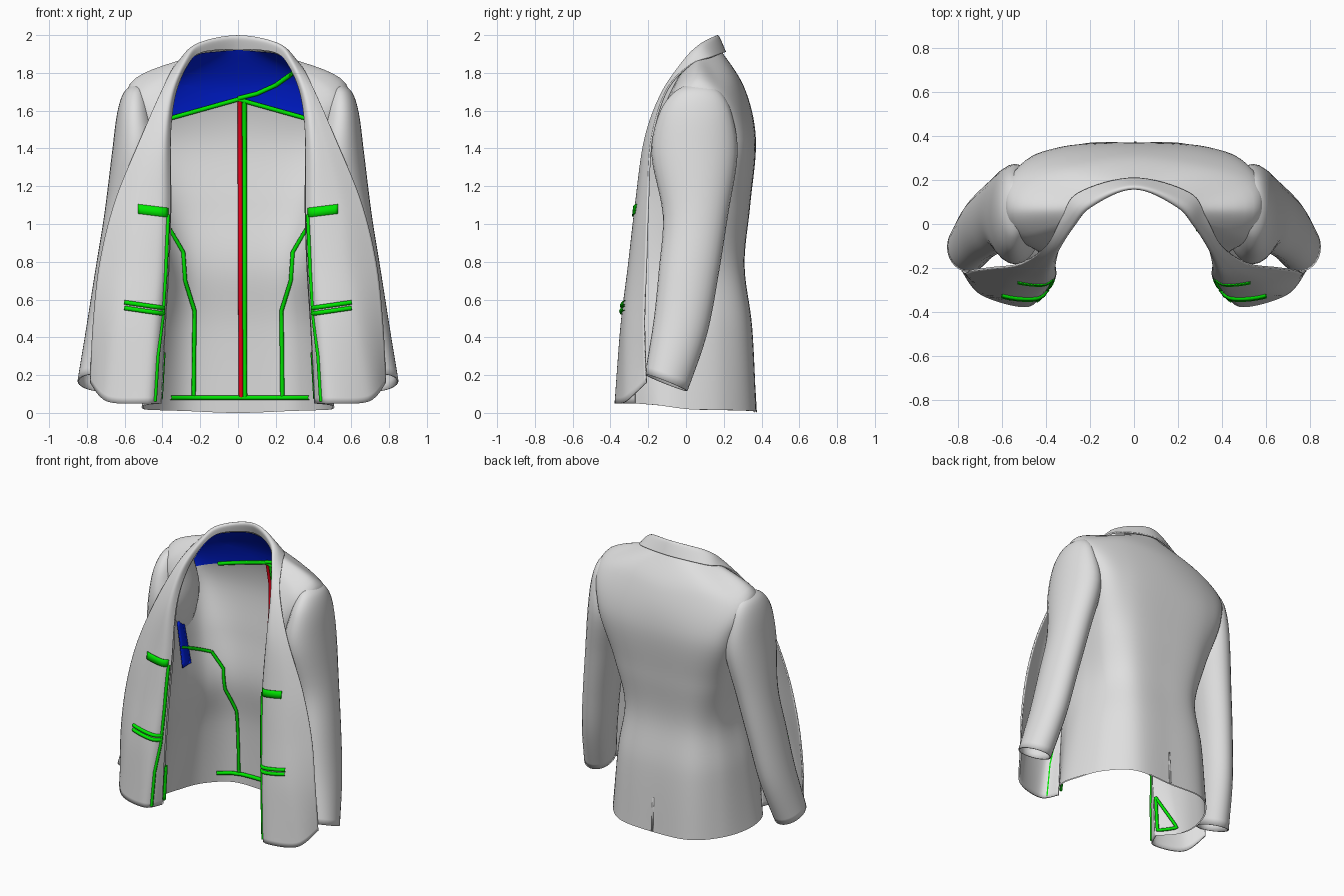
import bpy, bmesh, math
from mathutils import Vector
from mathutils.bvhtree import BVHTree

if "Cube" in bpy.data.objects:
    bpy.data.objects.remove(bpy.data.objects["Cube"])


def material(name, rgb):
    m = bpy.data.materials.new(name)
    m.use_nodes = True
    m.diffuse_color = (*rgb, 1)
    node = m.node_tree.nodes["Principled BSDF"]
    node.inputs["Base Color"].default_value = (*rgb, 1)
    node.inputs["Roughness"].default_value = 0.8
    return m


GREY = material("grey cloth", (0.74, 0.74, 0.74))
BLUE = material("blue lining", (0, 0.015, 0.8))
GREEN = material("green piping", (0, 0.9, 0))
RED = material("red piping", (0.95, 0, 0.01))


def spline(pts, steps):
    """Smooth curve through points of any dimension."""
    p = [pts[0]] + list(pts) + [pts[-1]]
    out = []
    for i in range(1, len(p) - 2):
        for s in range(steps):
            t = s / steps
            out.append(tuple(
                b + 0.5 * t * (c - a + t * (2 * a - 5 * b + 4 * c - d + t * (3 * (b - c) + d - a)))
                for a, b, c, d in zip(*p[i - 1:i + 3])))
    return out + [tuple(pts[-1])]


def surface(net, steps):
    """Smooth grid of points through a net of control points."""
    rows = [spline(r, steps) for r in net]
    return list(zip(*[spline(c, steps) for c in zip(*rows)]))


def flip(pts):
    return [(-x, y, z) for x, y, z in reversed(pts)]


def mesh_object(name, verts, faces, mats):
    mesh = bpy.data.meshes.new(name)
    mesh.from_pydata(verts, [], faces)
    for m in mats:
        mesh.materials.append(m)
    mesh.polygons.foreach_set("use_smooth", [True] * len(mesh.polygons))
    mesh.update()
    ob = bpy.data.objects.new(name, mesh)
    bpy.context.collection.objects.link(ob)
    return ob


def grid_object(name, grid, mats, closed=False):
    n = len(grid[0])
    verts = [v for row in grid for v in row]
    faces = [(i * n + j, (i + 1) * n + j, (i + 1) * n + (j + 1) % n, i * n + (j + 1) % n)
             for i in range(len(grid) - 1) for j in range(n if closed else n - 1)]
    return mesh_object(name, verts, faces, mats)


def thicken(ob, amount, offset=0):
    mod = ob.modifiers.new("thickness", "SOLIDIFY")
    mod.thickness, mod.offset = amount, offset


def tree(ob):
    return BVHTree.FromPolygons([v.co for v in ob.data.vertices],
                                [p.vertices for p in ob.data.polygons])


# Body: each row runs from the centre back round the side to the front fold
body_net = [
    [(0, .37, 0), (.27, .355, .01), (.43, .21, .015), (.5, .02, .02), (.5, -.14, .04), (.41, -.27, .05)],
    [(0, .35, .45), (.26, .33, .45), (.4, .19, .45), (.45, 0, .45), (.44, -.15, .45), (.39, -.27, .45)],
    [(0, .31, .78), (.24, .29, .78), (.36, .17, .78), (.395, 0, .78), (.395, -.14, .78), (.37, -.26, .78)],
    [(0, .34, 1.1), (.28, .32, 1.1), (.42, .21, 1.1), (.44, .02, 1.1), (.41, -.12, 1.1), (.36, -.23, 1.1)],
    [(0, .37, 1.45), (.33, .35, 1.45), (.51, .265, 1.45), (.52, .04, 1.45), (.46, -.1, 1.45), (.36, -.18, 1.45)],
    [(0, .31, 1.72), (.3, .27, 1.74), (.53, .19, 1.71), (.57, .06, 1.745), (.51, -.06, 1.69), (.335, -.09, 1.68)],
    [(0, .18, 1.925), (.1, .16, 1.92), (.2, .09, 1.91), (.23, .06, 1.89), (.25, .03, 1.87), (.27, 0, 1.84)],
]
body_grid = surface([flip(r) + r[1:] for r in body_net], 8)
body = grid_object("jacket_body", body_grid, [GREY])

# Lining: inner layer, cut along the yoke line, with a blue yoke above it
inner = [v.co - v.normal * 0.008 for v in body.data.vertices]
lining = mesh_object("jacket_lining", inner,
                     [tuple(p.vertices)[::-1] for p in body.data.polygons], [GREY, BLUE])


def yoke_height(x):
    return 1.66 - 0.28 * abs(x)


bm = bmesh.new()
bm.from_mesh(lining.data)
for slope in (0.28, -0.28):
    bmesh.ops.bisect_plane(bm, geom=bm.verts[:] + bm.edges[:] + bm.faces[:],
                           plane_co=(0, 0, yoke_height(0)), plane_no=(slope, 0, 1))
for f in bm.faces:
    c = f.calc_center_median()
    f.material_index = int(c.z > yoke_height(c.x) and c.y > -0.03)
bm.to_mesh(lining.data)
bm.free()

# Front flaps, lapels and collar: one strip from hem to hem, fold to outer edge
flap_net = [
    [(.41, -.27, .05), (.48, -.372, .05), (.69, -.32, .06), (.78, -.21, .16)],
    [(.39, -.27, .45), (.45, -.34, .45), (.63, -.32, .45), (.765, -.22, .48)],
    [(.37, -.26, .78), (.43, -.3, .78), (.58, -.29, .78), (.73, -.21, .8)],
    [(.36, -.23, 1.1), (.41, -.265, 1.1), (.54, -.25, 1.11), (.65, -.2, 1.12)],
    [(.36, -.18, 1.45), (.39, -.215, 1.45), (.45, -.205, 1.45), (.515, -.18, 1.45)],
    [(.335, -.09, 1.68), (.35, -.125, 1.69), (.375, -.12, 1.7), (.4, -.1, 1.71)],
    [(.27, 0, 1.84), (.28, -.01, 1.865), (.3, .01, 1.865), (.325, .03, 1.845)],
    [(.19, .09, 1.91), (.2, .08, 1.95), (.22, .1, 1.945), (.25, .14, 1.885)],
    [(0, .18, 1.925), (0, .162, 1.98), (0, .172, 1.99), (0, .207, 1.91)],
]
other_side = [[(-x, y, z) for x, y, z in r] for r in flap_net[-2::-1]]
flaps = grid_object("lapels_and_collar", surface(flap_net + other_side, 8), [GREY])
thicken(flaps, 0.01)

# Sleeves: centre, half width, half depth and slant of each ring
sleeve_rings = [
    (.53, .06, 1.732, .02, .04, 0), (.543, .06, 1.69, .056, .12, 0),
    (.545, .05, 1.58, .088, .185, 0), (.54, .045, 1.37, .12, .22, 0),
    (.595, .05, 1.05, .105, .165, 0), (.65, .015, .75, .098, .15, .1),
    (.7, -.03, .45, .095, .135, .2), (.75, -.105, .16, .092, .105, .4)]
for side, label in ((1, "left"), (-1, "right")):
    grid = []
    for cx, cy, cz, w, d, slant in spline(sleeve_rings, 5):
        ring = []
        for k in range(28):
            a = -side * math.tau * k / 28
            ring.append((side * (cx + w * math.cos(a)), cy + d * math.sin(a),
                         cz - slant * d * math.sin(a) + 0.2 * slant * w * math.cos(a)))
        grid.append(ring)
    thicken(grid_object(label + "_sleeve", grid, [GREY], closed=True), 0.008, -1)

lining_tree, flap_tree = tree(lining), tree(flaps)


def caster(target, start, direction):
    """Returns a function that lays a flat point on the target, lifted towards the start."""
    direction = Vector(direction)

    def cast(a, b, lift):
        origin = (a, start, b) if direction.y else (start, a, b)
        hit = target.ray_cast(Vector(origin), direction)[0]
        return hit - direction * lift if hit else None
    return cast


on_back = caster(lining_tree, -0.12, (0, 1, 0))
on_flap = caster(flap_tree, -1, (0, 1, 0))
on_side = {s: caster(lining_tree, 0, (s, 0, 0)) for s in (1, -1)}


def dense(path, steps=10):
    out = [path[0]]
    for a, b in zip(path, path[1:]):
        out += [tuple(Vector(a).lerp(Vector(b), s / steps)) for s in range(1, steps + 1)]
    return out


def piping(name, path, cast, mat, radius=0.011):
    """Round cord laid on a surface."""
    hits = [h for h in (cast(*p, radius * 0.6) for p in dense(path)) if h]
    curve = bpy.data.curves.new(name, "CURVE")
    curve.dimensions, curve.bevel_depth, curve.bevel_resolution = "3D", radius, 1
    line = curve.splines.new("POLY")
    line.points.add(len(hits) - 1)
    for pt, co in zip(line.points, hits):
        pt.co = (*co, 1)
    curve.materials.append(mat)
    bpy.context.collection.objects.link(bpy.data.objects.new(name, curve))


def band(name, path, cast, mat, across):
    """Flat strip laid on a surface, widened by the vector across."""
    grid = [[cast(p[0] + s * across[0], p[1] + s * across[1], 0.01) for s in (-1, 0, 1)]
            for p in dense(path)]
    thicken(grid_object(name, [row for row in grid if all(row)], [mat]), 0.006)


# Back lining seams
piping("yoke_seam", [(x, yoke_height(x)) for x in (-.37, 0, .37)], on_back, GREEN, 0.013)
piping("yoke_cross_seam", [(0, 1.665), (.1, 1.69), (.2, 1.735), (.3, 1.805)], on_back, GREEN, 0.013)
piping("centre_seam", [(.034, 1.65), (.036, .08)], on_back, GREEN, 0.013)
piping("centre_red_seam", [(.01, 1.65), (.016, .08)], on_back, RED, 0.013)
piping("hem_seam", [(-.36, .08), (.38, .08)], on_back, GREEN, 0.013)

# Seams, pocket bands and hem triangles on both sides
for s, label in ((1, "left_"), (-1, "right_")):
    def across_x(*path):
        return [(s * x, z) for x, z in path]
    piping(label + "dart_seam", across_x((.36, .97), (.29, .85), (.28, .7), (.23, .54), (.235, .08)),
           on_back, GREEN)
    piping(label + "side_dart_seam", [(.21, .97), (.1, 1.02), (-.06, 1.09)], on_side[s], GREEN)
    band(label + "upper_pocket", across_x((.37, 1.06), (.53, 1.08)), on_flap, GREEN, (0, .025))
    for z in (.525, .555):
        piping(label + "lower_pocket", across_x((.395, z), (.6, z + .03)), on_flap, GREEN, 0.013)
    piping(label + "facing_seam", across_x((.37, 1.05), (.383, .75), (.4, .5), (.425, .3), (.44, .06)),
           on_flap, GREEN)
    piping(label + "hem_triangle", [(-.25, .32), (-.25, .08), (-.14, .08), (-.25, .32)],
           on_side[s], GREEN)

# Blue tab inside the right front, and the back vent edge
band("inner_tab", [(-.02, .95), (-.02, 1.26)], on_side[-1], BLUE, (.05, 0))
vent = [[(x, .373 - .06 * z, z) for x in (0, .006, .012)] for z in (.005, .15, .3)]
thicken(grid_object("back_vent", vent, [GREY]), 0.005)
